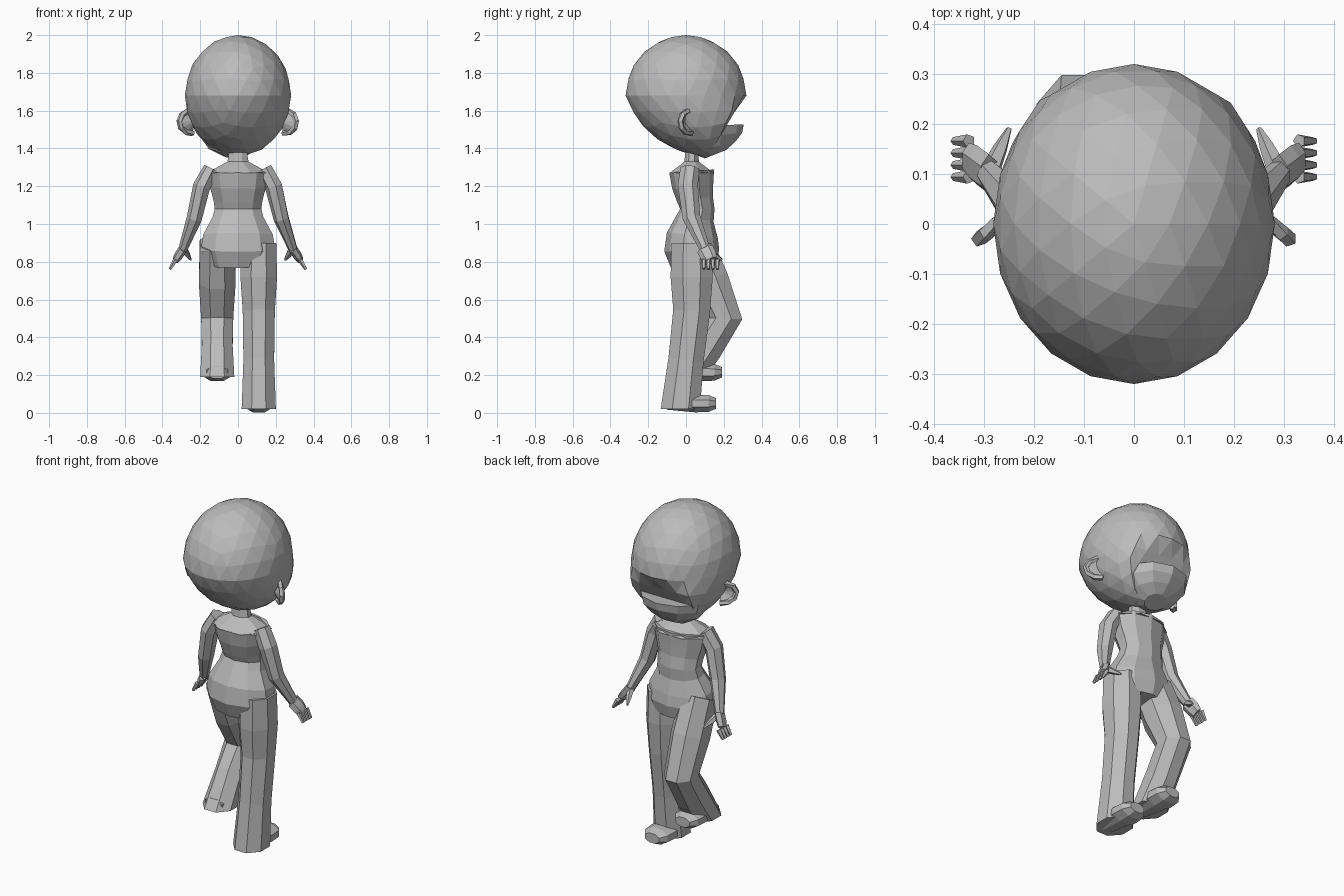
import bpy, bmesh
from math import pi, sin, cos, radians
from mathutils import Vector

if "Cube" in bpy.data.objects:
    bpy.data.objects.remove(bpy.data.objects["Cube"])

clay_grey = bpy.data.materials.new("clay_grey")
clay_grey.use_nodes = True
clay_grey.diffuse_color = (.5, .5, .5, 1)
shader = clay_grey.node_tree.nodes["Principled BSDF"]
shader.inputs["Base Color"].default_value = clay_grey.diffuse_color


def finish(name, bm):
    bmesh.ops.recalc_face_normals(bm, faces=bm.faces)
    mesh = bpy.data.meshes.new(name)
    bm.to_mesh(mesh)
    bm.free()
    mesh.materials.append(clay_grey)
    part = bpy.data.objects.new(name, mesh)
    bpy.context.collection.objects.link(part)


def loft(name, points, radii, depth=1, sides=8, level_end=False):
    """Capped faceted tube through points; depth scales the second radius."""
    bm = bmesh.new()
    points = [Vector(point) for point in points]
    last = len(points) - 1
    rings = []
    for i, (centre, radius) in enumerate(zip(points, radii)):
        along = (points[min(i + 1, last)] - points[max(i - 1, 0)]).normalized()
        if level_end and i == last:
            along = Vector((0, 0, -1))
        across = Vector((1, 0, 0))
        across = (across - along * across.dot(along)).normalized()
        outward = along.cross(across) * depth
        angles = [2 * pi * (k + .5) / sides for k in range(sides)]
        rings.append([bm.verts.new(centre + radius * (across * cos(a) + outward * sin(a)))
                      for a in angles])
    for lower, upper in zip(rings, rings[1:]):
        for k in range(sides):
            bm.faces.new((lower[k - 1], lower[k], upper[k], upper[k - 1]))
    bm.faces.new(rings[0])
    bm.faces.new(rings[-1])
    finish(name, bm)


def leg(name, x, knee, cuff, shoe_lift):
    """Flared trouser leg and shoe; knee and cuff are given as y and z."""
    hip = Vector((x, .03, .9))
    knee = Vector((x, *knee))
    cuff = Vector((x, *cuff))
    thigh = hip.lerp(knee, .5)
    shin = knee.lerp(cuff, .5)
    loft(name + "_leg", [hip, thigh, knee, shin, cuff],
         [.1, .105, .092, .088, .098], depth=1.15, level_end=True)
    reaches = [-.07, .08, .15, .19]
    loft(name + "_shoe", [cuff + Vector((0, reach, shoe_lift)) for reach in reaches],
         [.06, .085, .08, .05], depth=.6)


# Head: faceted ball, lower half leaning forward, face set back
bm = bmesh.new()
bmesh.ops.create_icosphere(bm, subdivisions=3, radius=.32)
for vert in bm.verts:
    vert.co.x *= .88
    drop = max(0, -vert.co.z)
    vert.co.y += drop * .3
    if drop:
        vert.co.y = min(vert.co.y, .31 - drop * .6)
    vert.co.z += 1.68
finish("head", bm)

# Jutting chin: a bowl with a flat upper ledge
bowl = [radians(angle) for angle in (20, 45, 70, 90)]
loft("chin", [(-.02, .17 - .04 * sin(a), 1.52 - .16 * cos(a)) for a in bowl],
     [.2 * sin(a) for a in bowl], depth=.88, sides=10)

# Neck spreading onto the shoulders
loft("neck", [(0, .03, z) for z in (1.27, 1.33, 1.42)], [.18, .06, .045], depth=.7)

# Torso: hourglass sides, chest forward, hips pushed back
waist = 1.08
heights = [waist + .1 * step for step in (-3, -2.2, -1.4, -.5, 0, .5, 1.2, 2)]
widths = [.13 + (.04 if z > waist else .08) * sin(pi * (z - waist) / .4) ** 2
          for z in heights]
loft("torso", [(0, .06 - .03 * sin(pi * abs(z - waist) / .4), z) for z in heights],
     widths, depth=.7, sides=10)

# One straight leg and one bent leg
leg("straight", .11, knee=(.03, .54), cuff=(-.03, .02), shoe_lift=.03)
leg("bent", -.11, knee=(.2, .5), cuff=(0, .19), shoe_lift=.025)

for side, label in ((1, "left"), (-1, "right")):
    def mirrored(*points):
        return [Vector((side * x, y, z)) for x, y, z in points]

    # Arm sloping out, down and forward
    shoulder, upper, elbow, wrist, knuckle, fingertip, thumb_tip = mirrored(
        (.14, .02, 1.29), (.19, .01, 1.2), (.23, .03, 1.03), (.29, .1, .87),
        (.33, .13, .81), (.36, .13, .76), (.25, .19, .81))
    loft(label + "_arm", [shoulder, upper, elbow, wrist],
         [.045, .048, .042, .025], depth=1.15, sides=7)

    # Hand: flat palm, four fingers and a thumb
    loft(label + "_palm", [wrist, wrist.lerp(knuckle, .6), knuckle],
         [.022, .022, .018], depth=2, sides=6)
    for finger in range(4):
        spread = Vector((0, .024 * (finger - 1.5), 0))
        loft(f"{label}_finger_{finger + 1}", [knuckle + spread, fingertip + spread],
             [.014, .008], sides=5)
    loft(label + "_thumb", [wrist, wrist.lerp(thumb_tip, .6), thumb_tip],
         [.022, .015, .006], sides=5)

    # Ear: curled rim around a thin inner panel
    arc = [radians(angle) for angle in range(-100, 120, 35)]
    rim = mirrored(*[(.25 + .06 * cos(a), .02 - .05 * cos(a), 1.54 + .06 * sin(a))
                     for a in arc])
    loft(label + "_ear_rim", rim, [.016] * len(rim), sides=5)
    bm = bmesh.new()
    edge = [bm.verts.new(point) for point in rim]
    hub = bm.verts.new(mirrored((.23, 0, 1.54))[0])
    for start, end in zip(edge, edge[1:]):
        bm.faces.new((start, end, hub))
    finish(label + "_ear_panel", bm)
